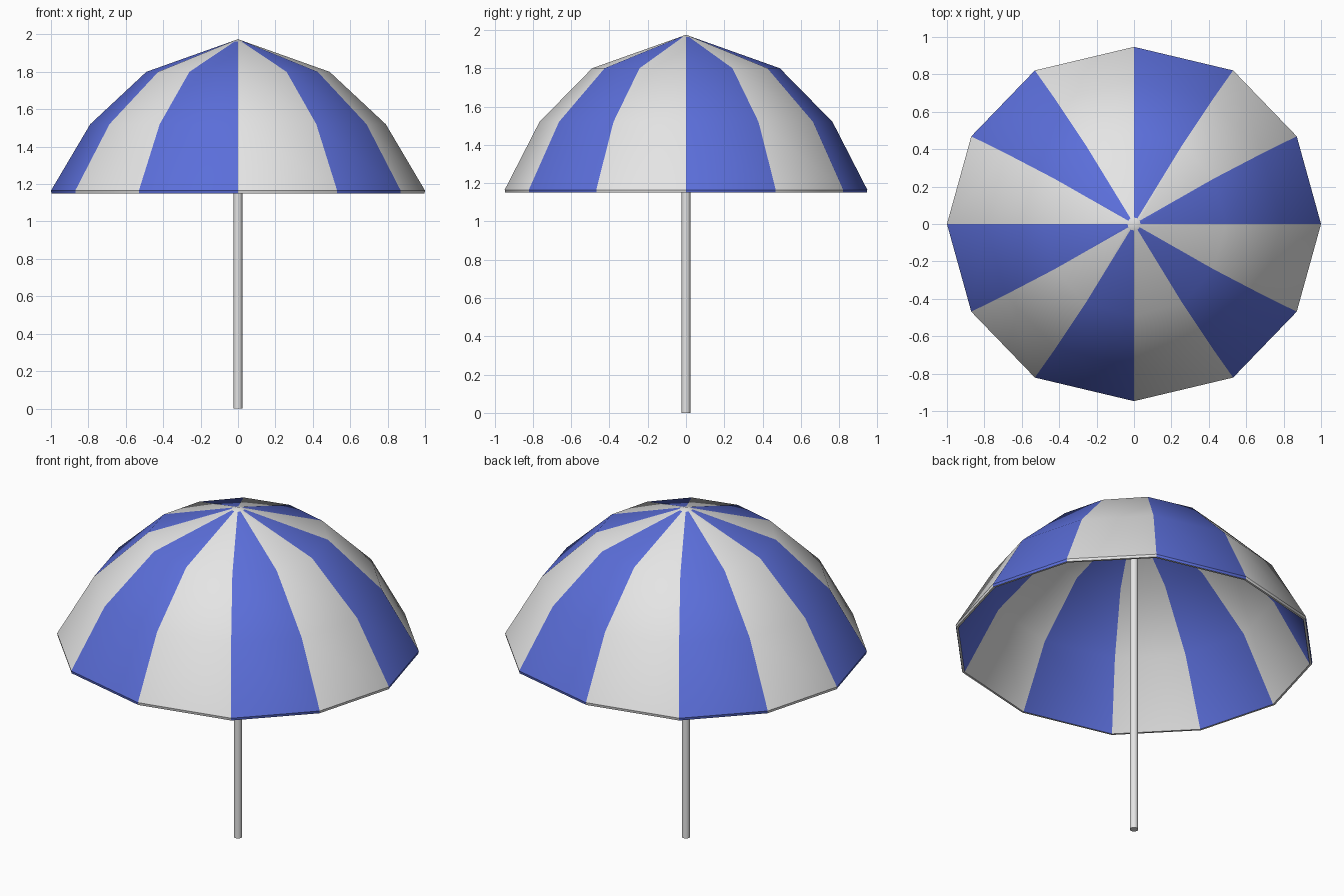
import bpy, bmesh, math

if "Cube" in bpy.data.objects:
    bpy.data.objects.remove(bpy.data.objects["Cube"])


def material(name, rgb):
    m = bpy.data.materials.new(name)
    m.diffuse_color = (*rgb, 1)
    m.use_nodes = True
    m.node_tree.nodes["Principled BSDF"].inputs["Base Color"].default_value = m.diffuse_color
    return m


white = material("off_white", (0.78, 0.78, 0.78))
blue = material("blue", (0.105, 0.157, 0.70))

# Twelve rib directions, slightly wider than a regular polygon towards the diagonals
quarter = [(1, 0), (0.87, 0.495), (0.53, 0.867)]
dirs = (quarter + [(0, 1)] + [(-x, y) for x, y in reversed(quarter[1:])]
        + [(-x, -y) for x, y in quarter] + [(0, -1)]
        + [(x, -y) for x, y in reversed(quarter[1:])])

# Canopy profile, outside from crown to rim, then back up the inside: rx, ry, z
profile = [(0.035, 0.035, 1.962), (0.49, 0.49, 1.80), (0.79, 0.765, 1.52),
           (1.0, 0.947, 1.165), (0.997, 0.944, 1.15),
           (0.985, 0.932, 1.15), (0.778, 0.753, 1.513),
           (0.483, 0.483, 1.788), (0.035, 0.035, 1.949)]
RIM = 4  # index of the narrow underside strip of the hem


def finish(bm, name, mats):
    bmesh.ops.recalc_face_normals(bm, faces=bm.faces)
    me = bpy.data.meshes.new(name)
    bm.to_mesh(me)
    bm.free()
    ob = bpy.data.objects.new(name, me)
    bpy.context.collection.objects.link(ob)
    for m in mats:
        me.materials.append(m)
    bpy.ops.object.select_all(action='DESELECT')
    ob.select_set(True)
    bpy.context.view_layer.objects.active = ob
    bpy.ops.object.shade_smooth_by_angle(angle=math.radians(35))
    return ob


# Striped canopy
bm = bmesh.new()
rings = [[bm.verts.new((rx * x, ry * y, z)) for x, y in dirs] for rx, ry, z in profile]
n = len(dirs)
for i, (a, b) in enumerate(zip(rings, rings[1:])):
    for k in range(n):
        j = (k + 1) % n
        f = bm.faces.new((a[k], b[k], b[j], a[j]))
        f.material_index = 1 if k % 2 == 0 and i != RIM else 0
# Plain crown tips, outside and inside
for ring, z in ((rings[0], 1.975), (rings[-1], 1.96)):
    tip = bm.verts.new((0, 0, z))
    for k in range(n):
        bm.faces.new((tip, ring[k], ring[(k + 1) % n]))
finish(bm, "canopy", [white, blue])

# Pole
bm = bmesh.new()
bmesh.ops.create_cone(bm, cap_ends=True, segments=12, radius1=0.023, radius2=0.023, depth=1.95)
bmesh.ops.translate(bm, verts=bm.verts, vec=(0, 0, 0.975))
finish(bm, "pole", [white])
